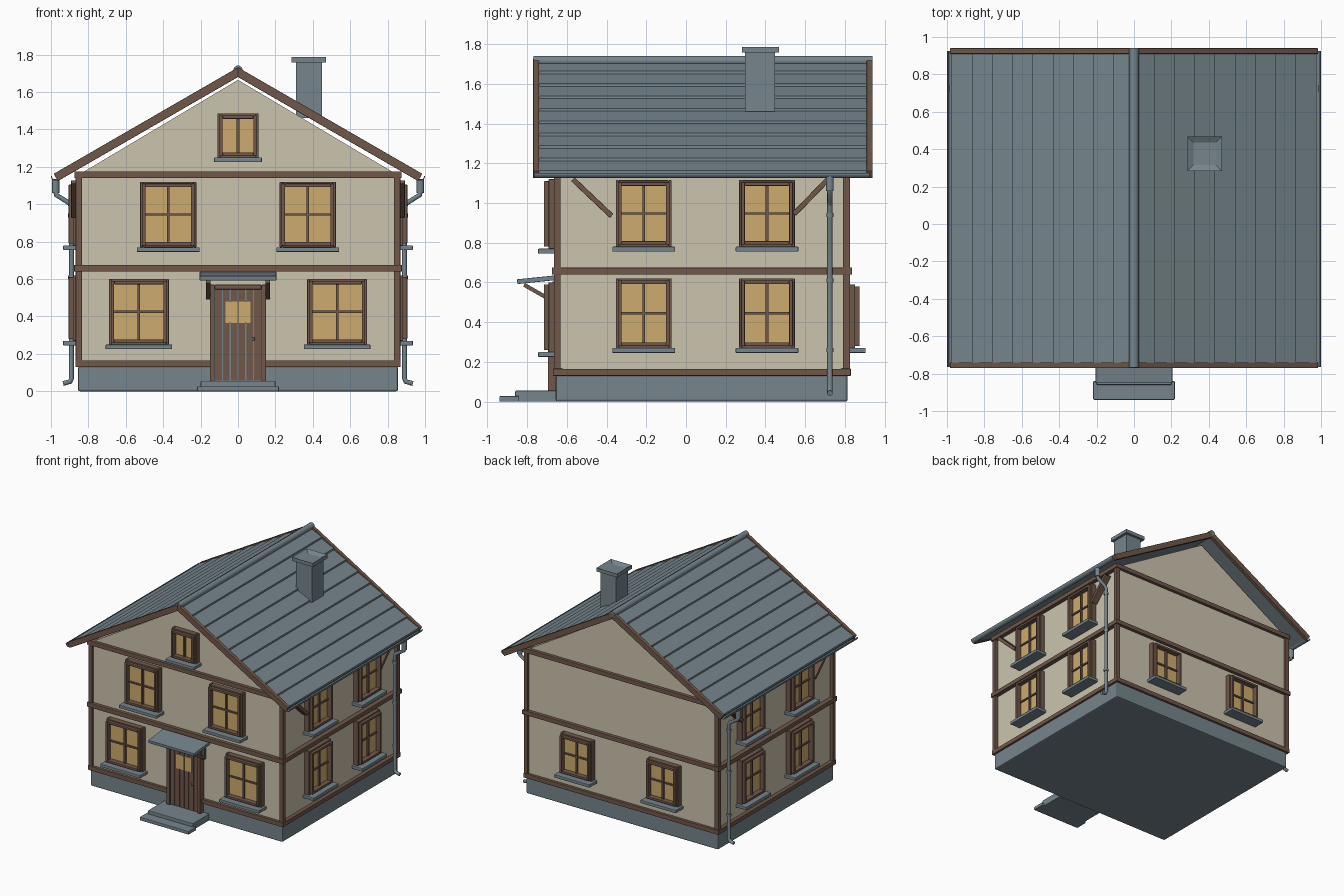
import bpy, bmesh, math
from mathutils import Matrix, Vector

cube = bpy.data.objects.get("Cube")
if cube:
    bpy.data.objects.remove(cube)


def material(name, rgb):
    m = bpy.data.materials.new(name)
    m.use_nodes = True
    m.diffuse_color = (*rgb, 1)
    m.node_tree.nodes["Principled BSDF"].inputs["Base Color"].default_value = (*rgb, 1)
    return m


PLASTER = material("cream plaster", (0.60, 0.55, 0.42))
SLATE = material("slate grey", (0.18, 0.235, 0.265))
WOOD = material("brown timber", (0.16, 0.095, 0.068))
GLASS = material("warm glass", (0.62, 0.41, 0.16))

# Wall extents
WX, Y0, Y1 = 0.84, -0.65, 0.81
MID = (Y0 + Y1) / 2
SLOPE = math.tan(math.radians(30))


def finish(name, bm, mat, bevel=0.0):
    bmesh.ops.recalc_face_normals(bm, faces=bm.faces)
    me = bpy.data.meshes.new(name)
    bm.to_mesh(me)
    bm.free()
    me.materials.append(mat)
    ob = bpy.data.objects.new(name, me)
    bpy.context.collection.objects.link(ob)
    if bevel:
        mod = ob.modifiers.new("soft edges", 'BEVEL')
        mod.width, mod.segments = bevel, 2
    return ob


def boxes(name, mat, spans, frame=Matrix(), bevel=0.0):
    """One object from boxes given as (x0, x1, y0, y1, z0, z1)."""
    bm = bmesh.new()
    for x0, x1, y0, y1, z0, z1 in spans:
        place = Matrix.Translation(((x0 + x1) / 2, (y0 + y1) / 2, (z0 + z1) / 2))
        size = Matrix.Diagonal((abs(x1 - x0), abs(y1 - y0), abs(z1 - z0), 1))
        bmesh.ops.create_cube(bm, size=1, matrix=frame @ place @ size)
    return finish(name, bm, mat, bevel)


def prism(name, mat, profile, a, b, axis="y", bevel=0.0):
    """Extrude an (x, z) profile along y, or a (y, z) profile along x."""
    bm = bmesh.new()
    point = (lambda u, z, t: (u, t, z)) if axis == "y" else (lambda u, z, t: (t, u, z))
    face = bm.faces.new([bm.verts.new(point(u, z, a)) for u, z in profile])
    out = bmesh.ops.extrude_face_region(bm, geom=[face])["geom"]
    move = Vector(point(0, 0, b - a))
    bmesh.ops.translate(bm, vec=move, verts=[v for v in out if isinstance(v, bmesh.types.BMVert)])
    return finish(name, bm, mat, bevel)


def strip(p, q, t):
    """Bar profile of thickness t from p to q."""
    p, q = Vector(p), Vector(q)
    n = (q - p).orthogonal().normalized() * t / 2
    return [p + n, q + n, q - n, p - n]


def tube(name, points, radius):
    cu = bpy.data.curves.new(name, 'CURVE')
    cu.dimensions = '3D'
    cu.bevel_depth, cu.bevel_resolution, cu.use_fill_caps = radius, 3, True
    sp = cu.splines.new('POLY')
    sp.points.add(len(points) - 1)
    for sp_point, co in zip(sp.points, points):
        sp_point.co = (*co, 1)
    cu.materials.append(SLATE)
    ob = bpy.data.objects.new(name, cu)
    bpy.context.collection.objects.link(ob)


def ring(w, z0, z1, t, d0, d1):
    """Four rails around an opening; local outward is -y."""
    return [(-w, -w + t, -d1, -d0, z0, z1), (w - t, w, -d1, -d0, z0, z1),
            (-w + t, w - t, -d1, -d0, z0, z0 + t), (-w + t, w - t, -d1, -d0, z1 - t, z1)]


def window(name, side, u, w, z0, z1, cross=True):
    """Window of half width w on a wall."""
    angle, dist = {"front": (0, -Y0), "left": (90, WX), "back": (180, Y1), "right": (-90, WX)}[side]
    spin = Matrix.Rotation(math.radians(angle), 4, 'Z')
    centre = {"front": (u, -dist), "back": (u, dist), "left": (dist, u), "right": (-dist, u)}[side]
    f = Matrix.Translation((*centre, 0)) @ spin
    boxes(name + "_trim", WOOD, ring(w, z0, z1, 0.014, -0.01, 0.042), f, 0.003)
    boxes(name + "_casing", WOOD, ring(w - 0.01, z0 + 0.01, z1 - 0.01, 0.018, -0.01, 0.065), f, 0.003)
    boxes(name + "_glass", GLASS, [(-w + 0.02, w - 0.02, -0.025, -0.017, z0 + 0.02, z1 - 0.02)], f)
    zm = (z0 + z1) / 2
    bars = [(-0.007, 0.007, -0.04, -0.02, z0 + 0.02, z1 - 0.02)]
    if cross:
        bars.append((-w + 0.02, w - 0.02, -0.036, -0.02, zm - 0.006, zm + 0.006))
    boxes(name + "_bars", WOOD, bars, f)
    boxes(name + "_sill", SLATE, [(-w - 0.018, w + 0.018, -0.095, 0.01, z0 - 0.025, z0)], f, 0.004)


# Foundation and plastered body with gables
boxes("foundation", SLATE, [(-0.855, 0.855, Y0 - 0.006, Y1 + 0.004, 0, 0.135)], bevel=0.01)
prism("walls", PLASTER, [(-WX, 0.1), (WX, 0.1), (WX, 1.165), (0, 1.665), (-WX, 1.165)], Y0, Y1)

# Timber frame
posts = [(x, x + 0.035, y, y + 0.035, 0.13, 1.16)
         for x in (-0.868, 0.833) for y in (Y0 - 0.016, Y1 - 0.019)]
boxes("corner_posts", WOOD, posts, bevel=0.003)
for label, z, out in (("sill", 0.13, 0.02), ("floor", 0.64, 0.026), ("eaves", 1.14, 0.024)):
    x, a, b = WX + out + 0.01, Y0 - out, Y1 + out
    boxes(label + "_beams", WOOD, [
        (-x, x, a, a + 0.05, z, z + 0.036), (-x, x, b - 0.05, b, z, z + 0.036),
        (-x, -x + 0.05, a, b, z, z + 0.035), (x - 0.05, x, a, b, z, z + 0.035)], bevel=0.003)

# Windows
for s, tag in ((-1, "right"), (1, "left")):
    window("front_lower_window_" + tag, "front", s * 0.53, 0.16, 0.25, 0.60)
    window("front_upper_window_" + tag, "front", s * 0.373, 0.15, 0.77, 1.12)
    window("back_window_" + tag, "back", s * 0.385, 0.14, 0.27, 0.59)
    for y, end in ((-0.213, "front"), (0.408, "back")):
        window(f"{tag}_lower_window_{end}", tag, y, 0.14, 0.27, 0.62)
        window(f"{tag}_upper_window_{end}", tag, y, 0.14, 0.78, 1.115)
window("attic_window", "front", 0, 0.11, 1.25, 1.485, cross=False)

# Front door: slate backing shows between the planks
boxes("door_frame", WOOD, [(-0.15, -0.125, -0.695, -0.64, 0.055, 0.57),
                           (0.125, 0.15, -0.695, -0.64, 0.055, 0.57),
                           (-0.125, 0.125, -0.695, -0.64, 0.545, 0.57)], bevel=0.003)
boxes("door_backing", SLATE, [(-0.125, 0.125, -0.676, -0.64, 0.055, 0.545)])
pitch = 0.25 / 6
boxes("door_planks", WOOD, [(-0.125 + i * pitch + 0.003, -0.125 + (i + 1) * pitch - 0.003,
                             -0.684, -0.67, 0.058, 0.545) for i in range(6)])
boxes("door_glass", GLASS, [(-0.068, -0.004, -0.689, -0.682, 0.365, 0.48),
                            (0.004, 0.068, -0.689, -0.682, 0.365, 0.48)])
boxes("door_glazing_bar", WOOD, [(-0.004, 0.004, -0.691, -0.682, 0.365, 0.48)])
boxes("door_handle", SLATE, [(0.075, 0.087, -0.71, -0.68, 0.268, 0.29)], bevel=0.003)

# Steps and door canopy
boxes("upper_step", SLATE, [(-0.2, 0.2, -0.86, Y0, 0, 0.055)], bevel=0.004)
boxes("lower_step", SLATE, [(-0.218, 0.218, -0.94, -0.84, 0, 0.027)], bevel=0.004)
prism("door_canopy", SLATE, strip((-0.85, 0.604), (-0.645, 0.625), 0.024), -0.205, 0.205, "x", 0.003)
for s, tag in ((-1, "right"), (1, "left")):
    prism("canopy_brace_" + tag, WOOD, strip((-0.815, 0.588), (-0.66, 0.5), 0.02), s * 0.147, s * 0.17, "x")
    boxes("canopy_post_" + tag, WOOD, [(s * 0.147, s * 0.17, -0.672, -0.64, 0.49, 0.605)])

# Roof: lapped panels, bargeboards, gutters, braces and downpipes on each slope
step = 0.975 / 9
top, under = 1.727, 1.69
for s, tag in ((-1, "right"), (1, "left")):
    lapped = [(0, under), (0, top - 0.014)]
    for i in range(1, 10):
        x = i * step
        lapped += [(x, top - SLOPE * x), (x, top - SLOPE * x - 0.014)]
    lapped.append((9 * step - 0.012, under - SLOPE * (9 * step - 0.012)))
    prism("roof_" + tag, SLATE, [(s * x, z) for x, z in lapped], -0.75, 0.925)

    barge = [(0, 1.732), (0, 1.68), (0.963, 1.124), (0.985, 1.163)]
    for y, end in ((-0.77, "front"), (0.91, "back")):
        prism(f"bargeboard_{end}_{tag}", WOOD, [(s * x, z) for x, z in barge], y, y + 0.03, bevel=0.003)

    arc = [math.pi * (1 + k / 8) for k in range(9)]
    trough = [(0.976 + 0.024 * math.cos(a), 1.152 + 0.026 * math.sin(a)) for a in arc]
    trough += [(0.976 + 0.019 * math.cos(a), 1.152 + 0.021 * math.sin(a)) for a in reversed(arc)]
    prism("gutter_" + tag, SLATE, [(s * x, z) for x, z in trough], -0.765, 0.925)

    y = 0.725
    tube("gutter_outlet_" + tag, [(s * 0.975, y, 1.135), (s * 0.975, y, 1.06)], 0.02)
    tube("downpipe_" + tag, [(s * 0.975, y, 1.08), (s * 0.972, y, 1.05), (s * 0.9, y, 1.005),
                             (s * 0.89, y, 0.985), (s * 0.89, y, 0.07), (s * 0.897, y, 0.052),
                             (s * 0.935, y, 0.042)], 0.014)
    for z in (0.25, 0.6, 0.93):
        tube("pipe_clamp_" + tag, [(s * 0.89, y, z), (s * 0.89, y, z + 0.02)], 0.018)
    for end, p, q in (("front", (-0.57, 1.12), (-0.375, 0.935)), ("back", (0.715, 1.12), (0.545, 0.945))):
        prism(f"eaves_brace_{end}_{tag}", WOOD, strip(p, q, 0.026), s * 0.835, s * 0.892, "x", 0.003)

tube("ridge_cap", [(0, -0.767, 1.716), (0, 0.94, 1.716)], 0.026)

# Chimney with a recessed cap
boxes("chimney", SLATE, [(0.31, 0.45, 0.297, 0.447, 1.46, 1.765)])
cap = boxes("chimney_cap", SLATE, [(0.285, 0.47, 0.283, 0.468, 1.758, 1.787)])
bm = bmesh.new()
bm.from_mesh(cap.data)
bm.faces.ensure_lookup_table()
lid = max(bm.faces, key=lambda f: f.calc_center_median().z)
bmesh.ops.inset_region(bm, faces=[lid], thickness=0.045)
bmesh.ops.translate(bm, vec=(0, 0, -0.018), verts=lid.verts)
bm.to_mesh(cap.data)
bm.free()
